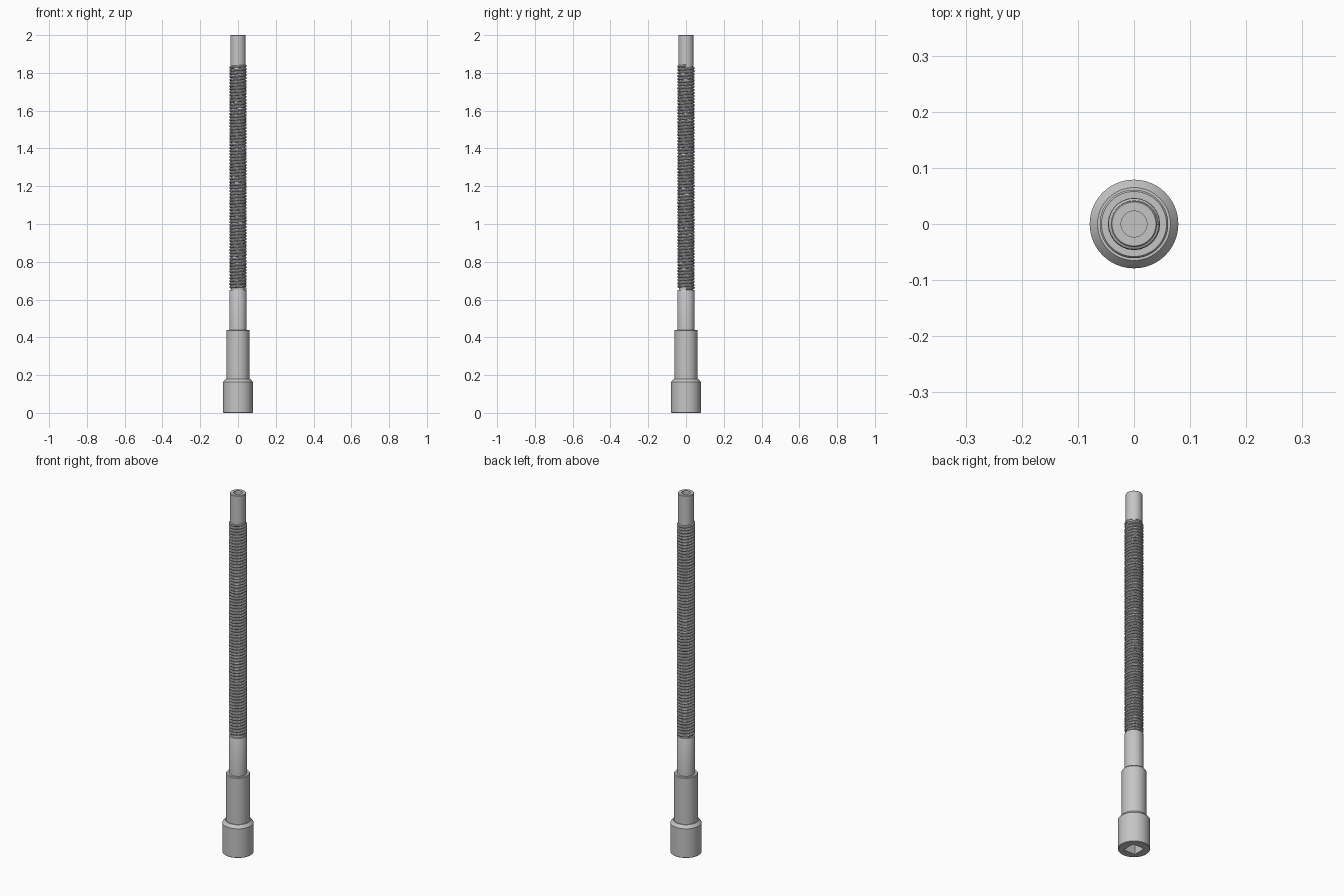
import bpy, bmesh, math
from mathutils import Matrix

cube = bpy.data.objects.get("Cube")
if cube:
    bpy.data.objects.remove(cube, do_unlink=True)

steel = bpy.data.materials.new("grey steel")
steel.use_nodes = True
steel.diffuse_color = (0.56, 0.56, 0.56, 1)
steel.node_tree.nodes["Principled BSDF"].inputs["Base Color"].default_value = (0.56, 0.56, 0.56, 1)


def add(name, data):
    ob = bpy.data.objects.new(name, data)
    bpy.context.collection.objects.link(ob)
    data.materials.append(steel)
    return ob


def smooth(ob):
    bpy.ops.object.select_all(action="DESELECT")
    ob.select_set(True)
    bpy.context.view_layer.objects.active = ob
    bpy.ops.object.shade_smooth_by_angle(angle=math.radians(30))


def lathe(name, profile, steps=64):
    """Spin a closed (radius, height) profile around z."""
    bm = bmesh.new()
    verts = [bm.verts.new((r, 0, z)) for r, z in profile]
    edges = [bm.edges.new(pair) for pair in zip(verts, verts[1:])]
    bmesh.ops.spin(bm, geom=verts + edges, cent=(0, 0, 0), axis=(0, 0, 1),
                   angle=math.tau, steps=steps)
    bmesh.ops.remove_doubles(bm, verts=bm.verts, dist=1e-5)
    bmesh.ops.recalc_face_normals(bm, faces=bm.faces)
    mesh = bpy.data.meshes.new(name)
    bm.to_mesh(mesh)
    bm.free()
    return add(name, mesh)


# Stepped drive socket
socket = lathe("drive_socket", [
    (0, 0), (0.077, 0), (0.079, 0.002), (0.079, 0.163), (0.076, 0.167),
    (0.065, 0.179), (0.061, 0.179), (0.061, 0.436), (0.058, 0.44), (0, 0.44)])

# Square drive hole in the underside
bm = bmesh.new()
bmesh.ops.create_cube(bm, size=1, matrix=Matrix.Diagonal((0.07, 0.07, 0.24, 1)))
cut_mesh = bpy.data.meshes.new("square_cutter")
bm.to_mesh(cut_mesh)
bm.free()
cutter = add("square_cutter", cut_mesh)
cutter.hide_render = True
cut = socket.modifiers.new("square hole", "BOOLEAN")
cut.operation = "DIFFERENCE"
cut.solver = "EXACT"
cut.object = cutter
bpy.context.view_layer.objects.active = socket
bpy.ops.object.modifier_apply(modifier=cut.name)
bpy.data.objects.remove(cutter, do_unlink=True)
smooth(socket)

# Lower sleeve, flexible core and hollow tip
smooth(lathe("lower_sleeve", [(0, 0.43), (0.046, 0.43), (0.046, 0.648), (0.045, 0.65), (0, 0.65)]))
smooth(lathe("flexible_core", [(0, 0.64), (0.038, 0.64), (0.038, 1.85), (0, 1.85)]))
smooth(lathe("hollow_tip", [
    (0, 1.84), (0.041, 1.84), (0.041, 1.998), (0.039, 2), (0.023, 2), (0.023, 1.96), (0, 1.96)]))

# Wound wire coil
TURNS, STEPS, WIRE = 72, 28, 0.0075
bottom, top = 0.65 + WIRE, 1.845 - WIRE
curve = bpy.data.curves.new("wound_coil", "CURVE")
curve.dimensions = "3D"
curve.bevel_depth = WIRE
curve.bevel_resolution = 2
curve.use_fill_caps = True
spline = curve.splines.new("POLY")
count = TURNS * STEPS
spline.points.add(count)
for i, p in enumerate(spline.points):
    a = math.tau * i / STEPS
    p.co = (0.039 * math.cos(a), 0.039 * math.sin(a), bottom + (top - bottom) * i / count, 1)
coil = add("wound_coil", curve)
bpy.ops.object.select_all(action="DESELECT")
coil.select_set(True)
bpy.context.view_layer.objects.active = coil
bpy.ops.object.convert(target="MESH")
smooth(bpy.context.view_layer.objects.active)
